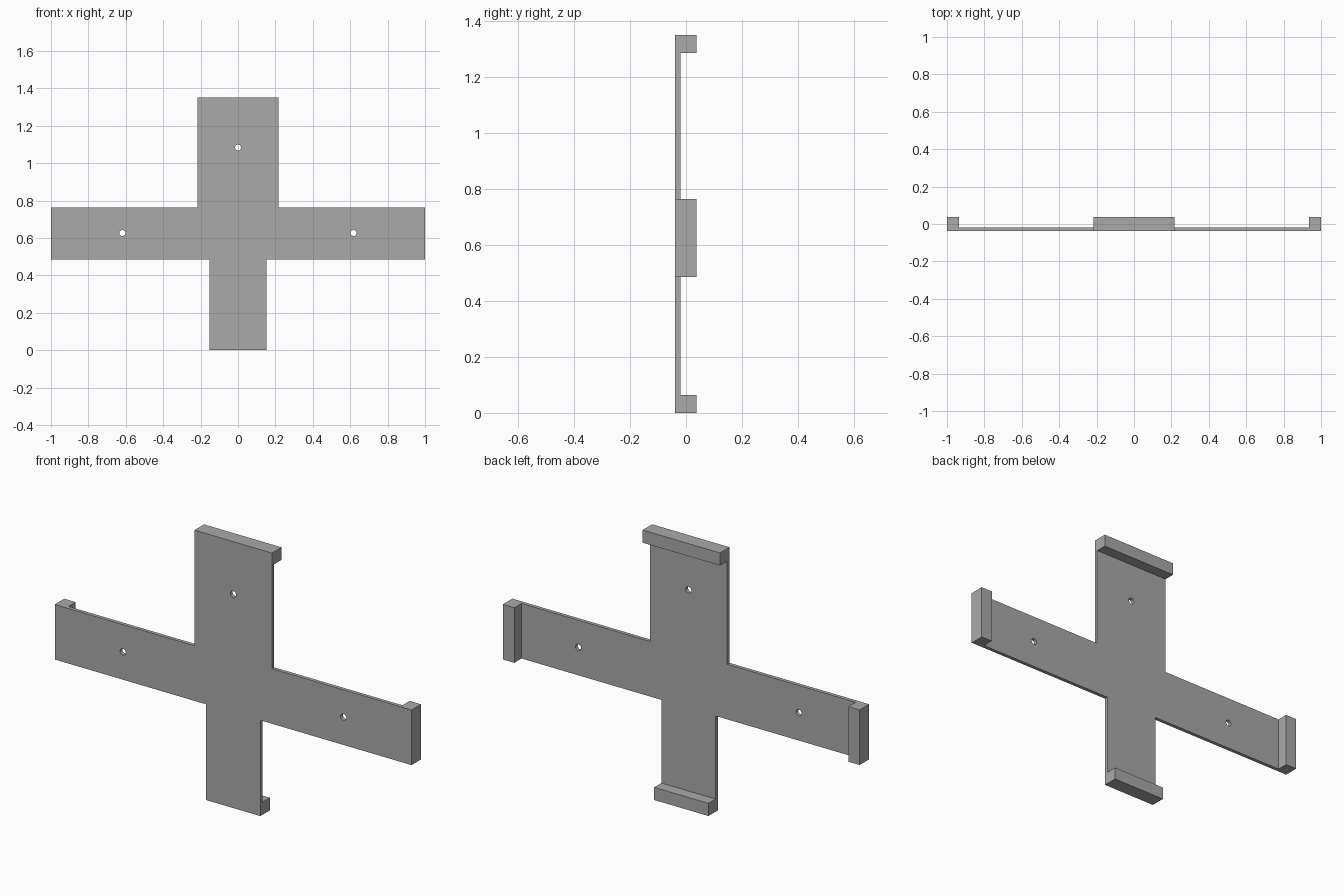
import bpy, bmesh, math
from mathutils import Vector

cube = bpy.data.objects.get("Cube")
if cube:
    bpy.data.objects.remove(cube, do_unlink=True)

FRONT, PLATE_BACK, LIP_BACK = -0.0385, -0.02, 0.0375
TOP_HALF, FOOT_HALF = 0.217, 0.152
ARM_LOW, ARM_HIGH, HEIGHT = 0.485, 0.764, 1.35
LIP = 0.064

grey = bpy.data.materials.new("plain grey")
grey.use_nodes = True
colour = (0.4, 0.4, 0.4, 1)
grey.diffuse_color = colour
grey.node_tree.nodes["Principled BSDF"].inputs["Base Color"].default_value = colour

bm = bmesh.new()


def loop(points):
    """Closed wire loop in the front plane."""
    verts = [bm.verts.new((x, FRONT, z)) for x, z in points]
    return [bm.edges.new((a, b)) for a, b in zip(verts, verts[1:] + verts[:1])]


def circle(cx, cz, r=0.016, n=24):
    return [(cx + r * math.cos(math.tau * i / n), cz + r * math.sin(math.tau * i / n))
            for i in range(n)]


# Cross outline: right half, mirrored for the left half
half = [(FOOT_HALF, 0), (FOOT_HALF, ARM_LOW), (1, ARM_LOW), (1, ARM_HIGH),
        (TOP_HALF, ARM_HIGH), (TOP_HALF, HEIGHT)]
edges = loop(half + [(-x, z) for x, z in reversed(half)])

# Three screw holes
for centre in ((0, 1.083), (-0.618, 0.626), (0.618, 0.626)):
    edges += loop(circle(*centre))

# Fill the outline and thicken it into a plate
bmesh.ops.triangle_fill(bm, edges=edges, use_beauty=True, normal=(0, -1, 0))
ext = bmesh.ops.extrude_face_region(bm, geom=bm.faces[:], use_keep_orig=True)
bmesh.ops.translate(bm, vec=(0, PLATE_BACK - FRONT, 0),
                    verts=[g for g in ext["geom"] if isinstance(g, bmesh.types.BMVert)])
bmesh.ops.recalc_face_normals(bm, faces=bm.faces[:])

# Raise a lip at the end of each arm
for normal, reach in (((1, 0, 0), 1), ((-1, 0, 0), 1), ((0, 0, 1), HEIGHT), ((0, 0, -1), 0)):
    n = Vector(normal)
    inner = reach - LIP
    bmesh.ops.bisect_plane(bm, geom=bm.verts[:] + bm.edges[:] + bm.faces[:],
                           plane_co=n * inner, plane_no=n)
    end = [f for f in bm.faces if f.normal.y > 0.9
           and f.calc_center_median().dot(n) > inner + 0.0001]
    ext = bmesh.ops.extrude_face_region(bm, geom=end)
    bmesh.ops.translate(bm, vec=(0, LIP_BACK - PLATE_BACK, 0),
                        verts=[g for g in ext["geom"] if isinstance(g, bmesh.types.BMVert)])
    bmesh.ops.delete(bm, geom=[f for f in end if f.is_valid], context="FACES")
    bm.normal_update()

bmesh.ops.recalc_face_normals(bm, faces=bm.faces[:])
mesh = bpy.data.meshes.new("cross_bracket")
bm.to_mesh(mesh)
bm.free()
mesh.materials.append(grey)
bracket = bpy.data.objects.new("cross_bracket", mesh)
bpy.context.collection.objects.link(bracket)
